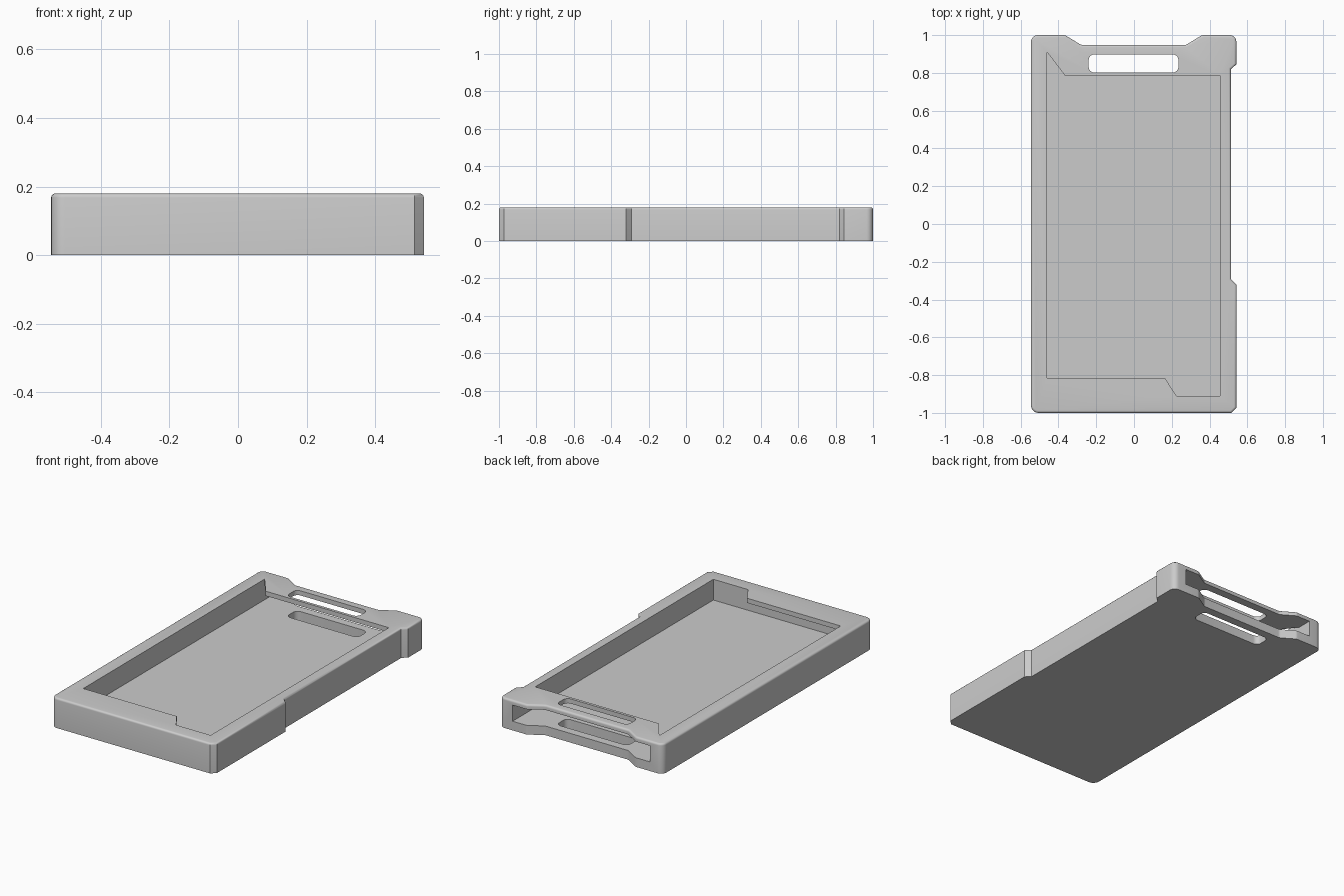
import bpy, bmesh, math
from mathutils import Vector

cube = bpy.data.objects.get("Cube")
if cube:
    bpy.data.objects.remove(cube)

grey = bpy.data.materials.new("matte_grey")
grey.use_nodes = True
colour = (0.6, 0.6, 0.6, 1)
grey.diffuse_color = colour
bsdf = next(n for n in grey.node_tree.nodes if n.type == 'BSDF_PRINCIPLED')
bsdf.inputs["Base Color"].default_value = colour
bsdf.inputs["Roughness"].default_value = 0.7

HEIGHT, FLOOR, CEILING = 0.18, 0.055, 0.152


def rounded(points, segments=6):
    """Replace every (x, y, radius) corner by a fillet of that radius."""
    out = []
    for i, (x, y, r) in enumerate(points):
        p = Vector((x, y))
        if r == 0:
            out.append(p)
            continue
        a = (Vector(points[i - 1][:2]) - p).normalized()
        b = (Vector(points[(i + 1) % len(points)][:2]) - p).normalized()
        half = a.angle(b) / 2
        centre = p + (a + b).normalized() * r / math.sin(half)
        start = p + a * r / math.tan(half) - centre
        end = p + b * r / math.tan(half) - centre
        turn = start.angle_signed(end)
        for k in range(segments + 1):
            t = -turn * k / segments
            c, s = math.cos(t), math.sin(t)
            out.append(centre + Vector((start.x * c - start.y * s,
                                        start.x * s + start.y * c)))
    return out


def prism(name, points, z0, z1, soften=0):
    """Extrude a plan outline, optionally rounding its top rim."""
    bm = bmesh.new()
    base = bm.faces.new([bm.verts.new((p.x, p.y, z0)) for p in rounded(points)])
    top = bmesh.ops.extrude_face_region(bm, geom=[base])["geom"]
    bmesh.ops.translate(bm, vec=(0, 0, z1 - z0),
                        verts=[v for v in top if isinstance(v, bmesh.types.BMVert)])
    bmesh.ops.recalc_face_normals(bm, faces=bm.faces)
    if soften:
        rim = [e for e in bm.edges if all(v.co.z > z1 - 1e-5 for v in e.verts)]
        bmesh.ops.bevel(bm, geom=rim, offset=soften, segments=4,
                        profile=0.5, affect='EDGES')
    mesh = bpy.data.meshes.new(name)
    bm.to_mesh(mesh)
    bm.free()
    mesh.materials.append(grey)
    obj = bpy.data.objects.new(name, mesh)
    bpy.context.collection.objects.link(obj)
    return obj


# Outer shell: recessed left side and a scooped back edge
shell = prism("tray_shell", [
    (-0.545, -1, 0.04), (0.515, -1, 0), (0.542, -0.973, 0),
    (0.542, -0.32, 0), (0.513, -0.291, 0), (0.513, 0.82, 0),
    (0.542, 0.845, 0), (0.542, 1, 0.035),
    (0.36, 1, 0.03), (0.275, 0.948, 0.03),
    (-0.28, 0.948, 0.03), (-0.365, 1, 0.03), (-0.545, 1, 0.035),
], 0, HEIGHT, soften=0.012)

# Inner bay, open at the back end
bay = prism("bay_cutter", [
    (-0.46, -0.91, 0), (0.455, -0.91, 0), (0.455, 1.1, 0), (-0.46, 1.1, 0),
], FLOOR, CEILING)

# Window in the top with two angled corners
window = prism("window_cutter", [
    (-0.46, -0.815, 0), (0.163, -0.815, 0), (0.225, -0.91, 0),
    (0.455, -0.91, 0), (0.455, 0.785, 0), (-0.365, 0.785, 0), (-0.46, 0.91, 0),
], (FLOOR + CEILING) / 2, HEIGHT + 0.1)

# Grip slot through both the lid strip and the floor
slot = prism("slot_cutter", [
    (-0.24, 0.802, 0.03), (0.235, 0.802, 0.03),
    (0.235, 0.898, 0.03), (-0.24, 0.898, 0.03),
], -0.1, HEIGHT + 0.1)

bpy.context.view_layer.objects.active = shell
shell.select_set(True)
for cutter in (bay, window, slot):
    cut = shell.modifiers.new(cutter.name, 'BOOLEAN')
    cut.operation, cut.solver, cut.object = 'DIFFERENCE', 'EXACT', cutter
    bpy.ops.object.modifier_apply(modifier=cut.name)
    bpy.data.objects.remove(cutter)

bpy.ops.object.shade_smooth_by_angle(angle=math.radians(30))
